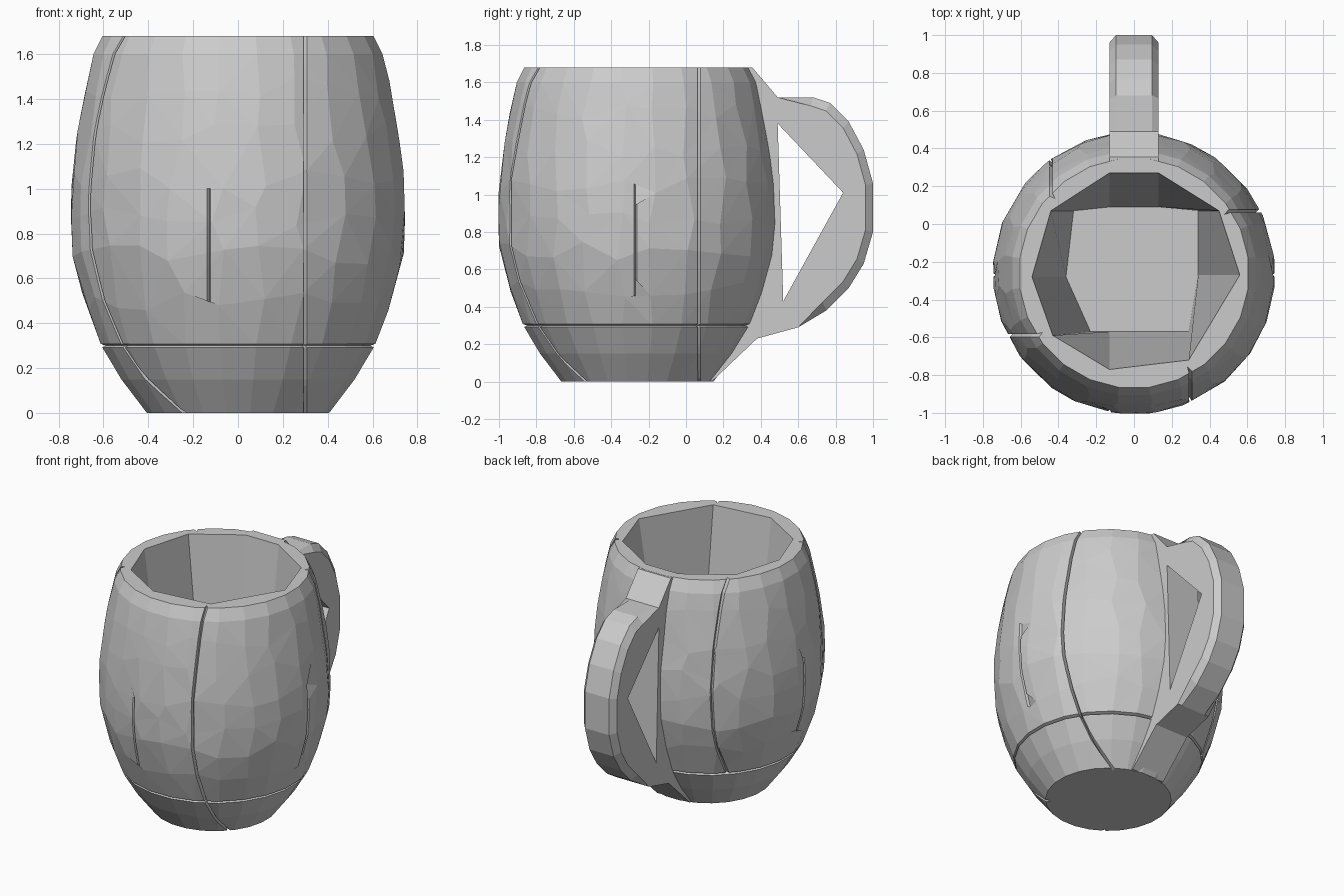
import bpy, bmesh, math, random
from mathutils import Vector

random.seed(4)
cube = bpy.data.objects.get("Cube")
if cube:
    bpy.data.objects.remove(cube)

grey = bpy.data.materials.new("plain grey")
grey.use_nodes = True
grey.diffuse_color = (0.6, 0.6, 0.6, 1)
grey.node_tree.nodes["Principled BSDF"].inputs["Base Color"].default_value = (0.6, 0.6, 0.6, 1)

CY = -0.26          # centre of the cup
TOP, FLOOR = 1.68, 0.3
SIDES = 24
PROFILE = [(0, 0.41), (0.15, 0.525), (0.3, 0.615), (0.5, 0.69), (0.7, 0.742), (0.88, 0.748),
           (1.05, 0.745), (1.25, 0.72), (1.45, 0.685), (1.6, 0.65), (TOP, 0.61)]


def radius(z):
    for (z0, r0), (z1, r1) in zip(PROFILE, PROFILE[1:]):
        if z <= z1:
            return r0 + (r1 - r0) * (z - z0) / (z1 - z0)
    return PROFILE[-1][1]


def bridge(bm, a, b):
    n = len(a)
    for i in range(n):
        j = (i + 1) % n
        bm.faces.new((a[i], a[j], b[j], b[i]))


def ring_edges(bm, ring):
    out = []
    for a, b in zip(ring, ring[1:] + ring[:1]):
        out.append(bm.edges.get((a, b)) or bm.edges.new((a, b)))
    return out


def finish(bm, name):
    bmesh.ops.recalc_face_normals(bm, faces=bm.faces[:])
    mesh = bpy.data.meshes.new(name)
    bm.to_mesh(mesh)
    bm.free()
    mesh.materials.append(grey)
    obj = bpy.data.objects.new(name, mesh)
    bpy.context.collection.objects.link(obj)
    return obj


def groove(bm, point, normal, test, depth):
    """Cut a narrow V-shaped seam along a plane where test(face centre) holds."""
    point, normal = Vector(point), Vector(normal)
    for offset in (-0.008, 0.008, 0):
        faces = [f for f in bm.faces if test(f.calc_center_median())]
        geom = faces + list({e for f in faces for e in f.edges}) + list({v for f in faces for v in f.verts})
        cut = bmesh.ops.bisect_plane(bm, geom=geom, dist=1e-5, plane_co=point + normal * offset, plane_no=normal)
    for v in cut["geom_cut"]:
        if isinstance(v, bmesh.types.BMVert):
            inward = Vector((-v.co.x, CY - v.co.y, 0)).normalized()
            v.co += inward * depth


# Cup wall: slightly uneven facets around a barrel profile
bm = bmesh.new()
rings = []
for k, (z, r) in enumerate(PROFILE):
    ring = []
    for i in range(SIDES):
        a = 2 * math.pi * (i + 0.5) / SIDES
        h = z
        if 2 < k < 9:
            a += random.uniform(-0.05, 0.05)
            h += random.uniform(-0.05, 0.05)
        rr = radius(h)
        ring.append(bm.verts.new((rr * math.cos(a), CY + rr * math.sin(a), h)))
    rings.append(ring)
for lower, upper in zip(rings, rings[1:]):
    bridge(bm, lower, upper)
bmesh.ops.triangulate(bm, faces=bm.faces[:])

# Seams between the pieces
groove(bm, (0.3, 0, 0), (1, 0, 0), lambda c: c.y < CY, 0.035)
groove(bm, (0, 0.07, 0), (0, 1, 0), lambda c: c.x > 0, 0.035)
groove(bm, (0, -0.59, 0), (0, 1, 0), lambda c: c.x < 0, 0.03)
groove(bm, (-0.44, 0, 0), (1, 0, 0), lambda c: c.y > CY and c.z > FLOOR, 0.03)
groove(bm, (-0.13, 0, 0), (1, 0, 0), lambda c: c.y < CY and 0.5 < c.z < 1, 0.015)
groove(bm, (0, -0.27, 0), (0, 1, 0), lambda c: 0.5 < c.z < 1, 0.015)
groove(bm, (0, 0, FLOOR), (0, 0, 1), lambda c: c.z < 0.6, 0.02)

# Faceted cavity, flat rim and base
opening = [(-0.13, -0.77), (0.29, -0.72), (0.56, -0.27), (0.45, 0.07), (0.13, 0.27),
           (-0.13, 0.27), (-0.44, 0.07), (-0.54, -0.28), (-0.43, -0.59)]
bottom = [(-0.13, -0.57), (0.29, -0.57), (0.34, -0.27), (0.34, 0.07), (0.13, 0.09),
          (-0.13, 0.09), (-0.32, 0.07), (-0.36, -0.28), (-0.23, -0.57)]
rim_edges = [e for e in bm.edges if e.is_boundary and e.verts[0].co.z > 1]
base_edges = [e for e in bm.edges if e.is_boundary and e.verts[0].co.z < 0.1]
mouth = [bm.verts.new((x, y, TOP)) for x, y in opening]
floor = [bm.verts.new((x, y, FLOOR)) for x, y in bottom]
bridge(bm, mouth, floor)
bm.faces.new(floor)
bmesh.ops.triangle_fill(bm, use_beauty=True, edges=rim_edges + ring_edges(bm, mouth))
bmesh.ops.triangle_fill(bm, use_beauty=True, edges=base_edges)
finish(bm, "cup_body")

# Handle: side outline with a triangular finger hole, chamfered along the outer arc
outline = [(0.30, 1.679), (0.355, 1.679), (0.49, 1.52), (0.68, 1.52), (0.77, 1.49), (0.87, 1.39),
           (0.95, 1.24), (1.0, 1.06), (1.0, 0.8), (0.95, 0.63), (0.87, 0.5), (0.75, 0.38),
           (0.6, 0.29), (0.38, 0.23), (0.14, 0.002), (0.05, 0.002), (0.2, 0.3)]
hole = [(0.49, 1.38), (0.84, 1.01), (0.52, 0.43)]
HALF = 0.13
centre = Vector((0.5, 0.95))


def chamfered(p):
    p = Vector(p)
    return centre + (p - centre) * 0.92 if p.x > 0.65 else p


bm = bmesh.new()
layers = []
for x, chamfer in ((-HALF, True), (-0.095, False), (0.095, False), (HALF, True)):
    pts = [chamfered(p) if chamfer else p for p in outline]
    layers.append([bm.verts.new((x, p[0], p[1])) for p in pts])
for a, b in zip(layers, layers[1:]):
    bridge(bm, a, b)
holes = [[bm.verts.new((x, y, z)) for y, z in hole] for x in (-HALF, HALF)]
bridge(bm, *holes)
for outer, inner in zip((layers[0], layers[-1]), holes):
    bmesh.ops.triangle_fill(bm, use_beauty=True, edges=ring_edges(bm, outer) + ring_edges(bm, inner))
finish(bm, "handle")
